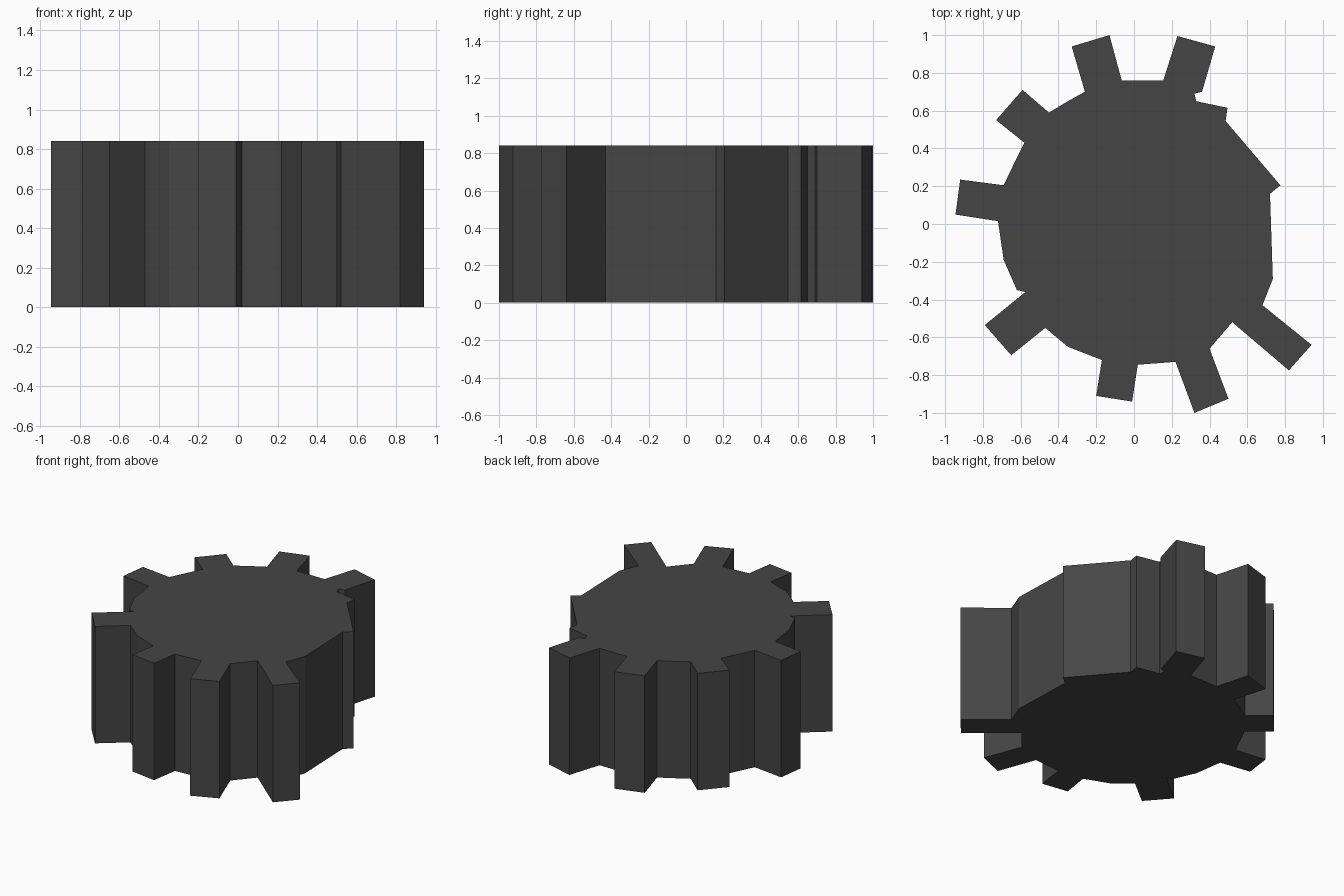
import bpy, bmesh

if "Cube" in bpy.data.objects:
    bpy.data.objects.remove(bpy.data.objects["Cube"])

HEIGHT = 0.84

# Each section: a tooth (root, tip, tip, root), then the worn rim up to the next tooth
SECTIONS = [
    ([(0.36, 0.70), (0.43, 0.94), (0.23, 0.995), (0.155, 0.76)], []),
    ([(-0.065, 0.76), (-0.13, 1.0), (-0.33, 0.94), (-0.26, 0.70)], [(-0.35, 0.65)]),
    ([(-0.45, 0.59), (-0.59, 0.71), (-0.73, 0.55), (-0.58, 0.43)], [(-0.64, 0.31)]),
    ([(-0.69, 0.205), (-0.92, 0.235), (-0.945, 0.05), (-0.72, 0.015)],
     [(-0.69, -0.19), (-0.62, -0.35)]),
    ([(-0.575, -0.36), (-0.79, -0.535), (-0.65, -0.695), (-0.47, -0.55)], [(-0.35, -0.65)]),
    ([(-0.17, -0.72), (-0.20, -0.91), (-0.01, -0.94), (0.02, -0.745)], []),
    ([(0.22, -0.73), (0.32, -1.0), (0.50, -0.925), (0.40, -0.66)], []),
    ([(0.52, -0.52), (0.82, -0.775), (0.94, -0.64), (0.68, -0.43)],
     [(0.735, -0.29), (0.72, 0.16), (0.775, 0.205), (0.485, 0.545),
      (0.495, 0.615), (0.33, 0.65), (0.32, 0.69)]),
]


def extrude_outline(name, outline, height):
    bm = bmesh.new()
    base = bm.faces.new([bm.verts.new((x, y, 0)) for x, y in outline])
    top = bmesh.ops.extrude_face_region(bm, geom=[base], use_keep_orig=True)
    verts = [g for g in top["geom"] if isinstance(g, bmesh.types.BMVert)]
    bmesh.ops.translate(bm, verts=verts, vec=(0, 0, height))
    bmesh.ops.recalc_face_normals(bm, faces=bm.faces)
    mesh = bpy.data.meshes.new(name)
    bm.to_mesh(mesh)
    bm.free()
    obj = bpy.data.objects.new(name, mesh)
    bpy.context.collection.objects.link(obj)
    return obj


# Gear body with its uneven teeth
outline = [p for tooth, rim in SECTIONS for p in tooth + rim]
gear = extrude_outline("worn_gear", outline, HEIGHT)

# Dark metal
metal = bpy.data.materials.new("dark_metal")
metal.diffuse_color = (0.06, 0.06, 0.06, 1)
metal.use_nodes = True
metal.node_tree.nodes["Principled BSDF"].inputs["Base Color"].default_value = metal.diffuse_color
gear.data.materials.append(metal)
